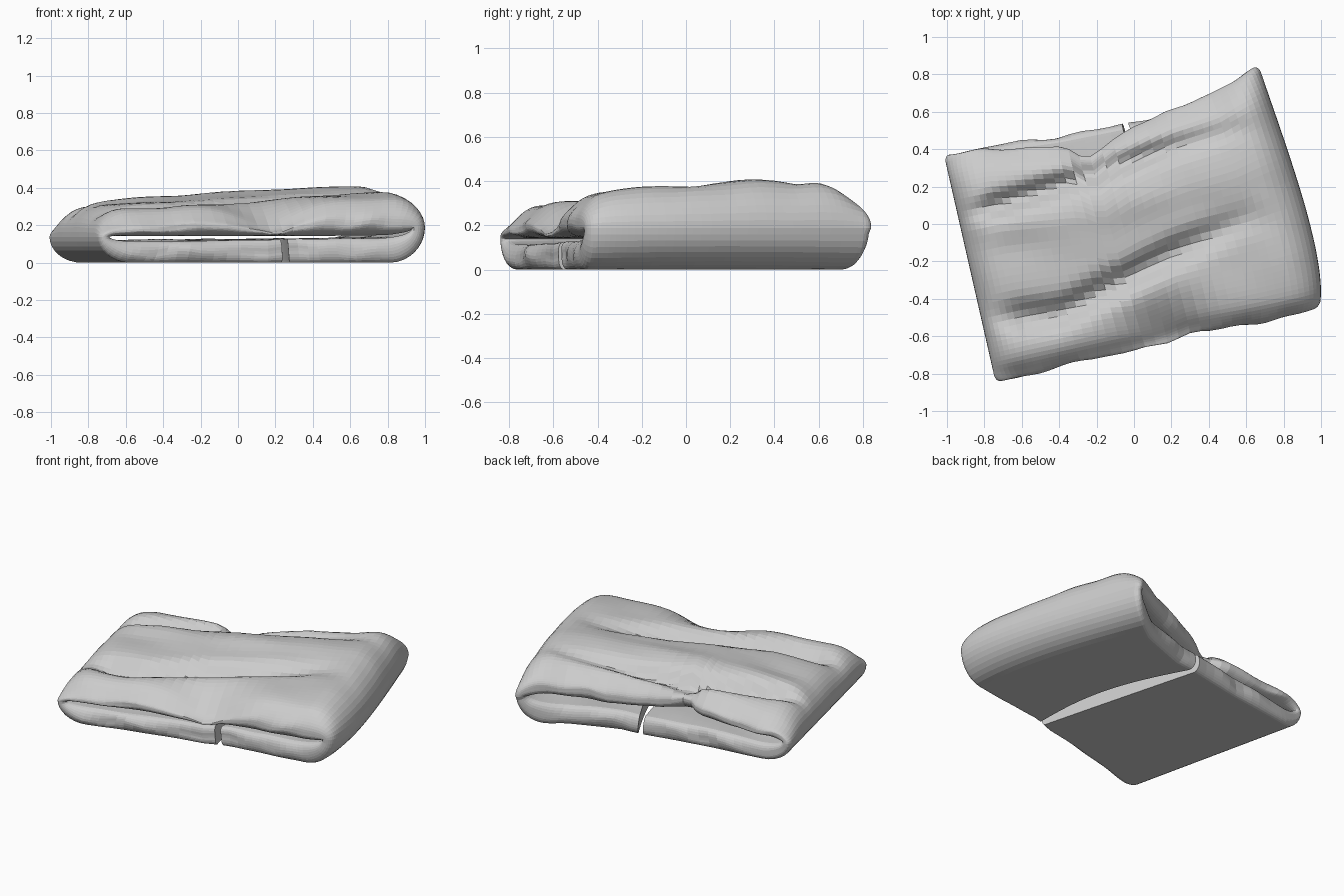
import bpy, math
from mathutils import Vector, noise

if "Cube" in bpy.data.objects:
    bpy.data.objects.remove(bpy.data.objects["Cube"])

# Outline curves of the folded cloth: (across 0..1, y)
FRONT = [(0, -.845), (.2, -.765), (.42, -.675), (.52, -.645), (.61, -.585), (.78, -.535), (.95, -.475), (1, -.45)]
BACK_TOP = [(0, .365), (.12, .405), (.38, .41), (.45, .33), (.53, .45), (.7, .6), (.85, .69), (.93, .78), (1, .85)]
BACK_FLAP = [(0, .365), (.12, .41), (.36, .465), (.57, .535), (.66, .55), (.85, .67), (.93, .77), (1, .84)]
NU, NB, NV = 44, 20, 48


def curve(pts, t):
    for (a, p), (b, q) in zip(pts, pts[1:]):
        if t <= b:
            return p + (q - p) * (t - a) / (b - a)
    return pts[-1][1]


def round_off(d, r):
    d = min(1, max(0, d / r))
    return math.sqrt(max(0, 1 - (1 - d) ** 2))


def crease(x, y, line, width):
    """Soft valley following a line of points."""
    d = (y - curve(line, x)) / width
    return math.exp(-d * d)


def place(u, v, is_top):
    fx, bx = -.74 + 1.72 * u, -1.015 + 1.68 * u
    back = curve(BACK_TOP if is_top else BACK_FLAP, u)
    front = curve(FRONT, u) + (0 if is_top else .03 * math.sin(math.pi * u))
    x = fx + (bx - fx) * v + .07 * math.sin(math.pi * v ** .6) * u ** 6
    return x, front + (back - front) * v


def top_height(x, y, u, v):
    h = .29 + .07 * u + .07 * u * v + .02 * math.sin(math.pi * v)
    fade = min(1, max(0, u * 8)) * min(1, max(0, (.95 - u) * 3))
    h -= .085 * fade * crease(x, y, [(-.9, -.52), (-.4, -.48), (.2, -.16), (.6, .03)], .08)
    h -= .08 * fade * crease(x, y, [(-.8, .08), (-.3, .24), (.1, .38), (.55, .51)], .06)
    h += .025 * fade * crease(x, y, [(-.8, -.05), (.6, .25)], .1)
    h -= .11 * math.exp(-((x - .17) / .2) ** 2 - ((y + .58) / .15) ** 2)
    # the front hem sags, most of all at the left corner
    h -= .07 * (1 - .6 * u) * math.exp(-(v / .07) ** 2)
    # so does the back hem
    h -= .06 * math.exp(-((1 - v) / .09) ** 2)
    return h + .012 * noise.noise(Vector((x * 3, y * 5, 1)))


def section(v):
    """Outer and inner skins of the C-shaped fold at depth v."""
    left_edge = .57
    right_edge = .59 + .05 * math.sin(math.pi * v)
    path = []
    for i in range(NB):
        path.append((left_edge * (1 - math.sin(i / NB * math.pi / 2)), False))
    for i in range(NU + 1):
        path.append((.5 - .5 * math.cos(math.pi * i / NU), True))
    for i in range(1, NB + 1):
        path.append((1 - (1 - right_edge) * (1 - math.cos(i / NB * math.pi / 2)), False))
    outer, inner = [], []
    for u, is_top in path:
        mid = .15 + .05 * u
        x, y = place(u, v, is_top)
        h = top_height(x, y, u, v)
        e = round_off(min(u, 1 - u), .1)
        z = mid + ((h if is_top else .012) - mid) * e
        ui = .035 + .93 * u
        xi, yi = place(ui, v, is_top)
        floor = .125 + .02 * u + .012 * noise.noise(Vector((xi * 4, yi * 4, 5)))
        inside = max(.155, h - .19) if is_top else floor
        zi = mid + (inside - mid) * e
        a, b = Vector((x, y, z)), Vector((xi, yi, zi))
        # the two skins close together toward the front and back hems
        w = min(round_off(v, .08), round_off(1 - v, .08 + .1 * u))
        if not is_top:
            w = min(round_off(v, .03), round_off(1 - v, .03))
        # blend hem rounding between flap and top along the side folds
        if is_top:
            ws = min(round_off(v, .03), round_off(1 - v, .03))
            k = e
            w = ws + (w - ws) * k
        c = a.lerp(b, .5)
        n = .025 * (1 - w) * e
        wrinkle = Vector((0, n * noise.noise(c * 5), n * noise.noise(c * 6)))
        outer.append(c.lerp(a, .12 + .88 * w) + wrinkle)
        inner.append(c.lerp(b, .12 + .88 * w) + wrinkle)
    return outer, inner


def build_cloth():
    verts, faces = [], []
    for j in range(NV + 1):
        v = .5 - .5 * math.cos(math.pi * j / NV)
        outer, inner = section(v)
        verts += outer + inner[::-1]
    m = len(outer)
    n = 2 * m
    for j in range(NV):
        for k in range(n):
            k2 = (k + 1) % n
            faces.append((j * n + k, j * n + k2, (j + 1) * n + k2, (j + 1) * n + k))
    # hems at the front and back
    for base, flip in ((0, False), (NV * n, True)):
        for k in range(m - 1):
            f = (base + k, base + n - 1 - k, base + n - 2 - k, base + k + 1)
            faces.append(f[::-1] if flip else f)
    low = min(p.z for p in verts)
    verts = [p - Vector((0, 0, low)) for p in verts]
    mesh = bpy.data.meshes.new("folded_cloth")
    mesh.from_pydata(verts, [], faces)
    mesh.update()
    obj = bpy.data.objects.new("folded_cloth", mesh)
    bpy.context.collection.objects.link(obj)
    return obj


cloth = build_cloth()
bpy.context.view_layer.objects.active = cloth
cloth.select_set(True)
bpy.ops.object.mode_set(mode='EDIT')
bpy.ops.mesh.select_all(action='SELECT')
bpy.ops.mesh.normals_make_consistent(inside=False)
bpy.ops.object.mode_set(mode='OBJECT')
bpy.ops.object.shade_flat()
